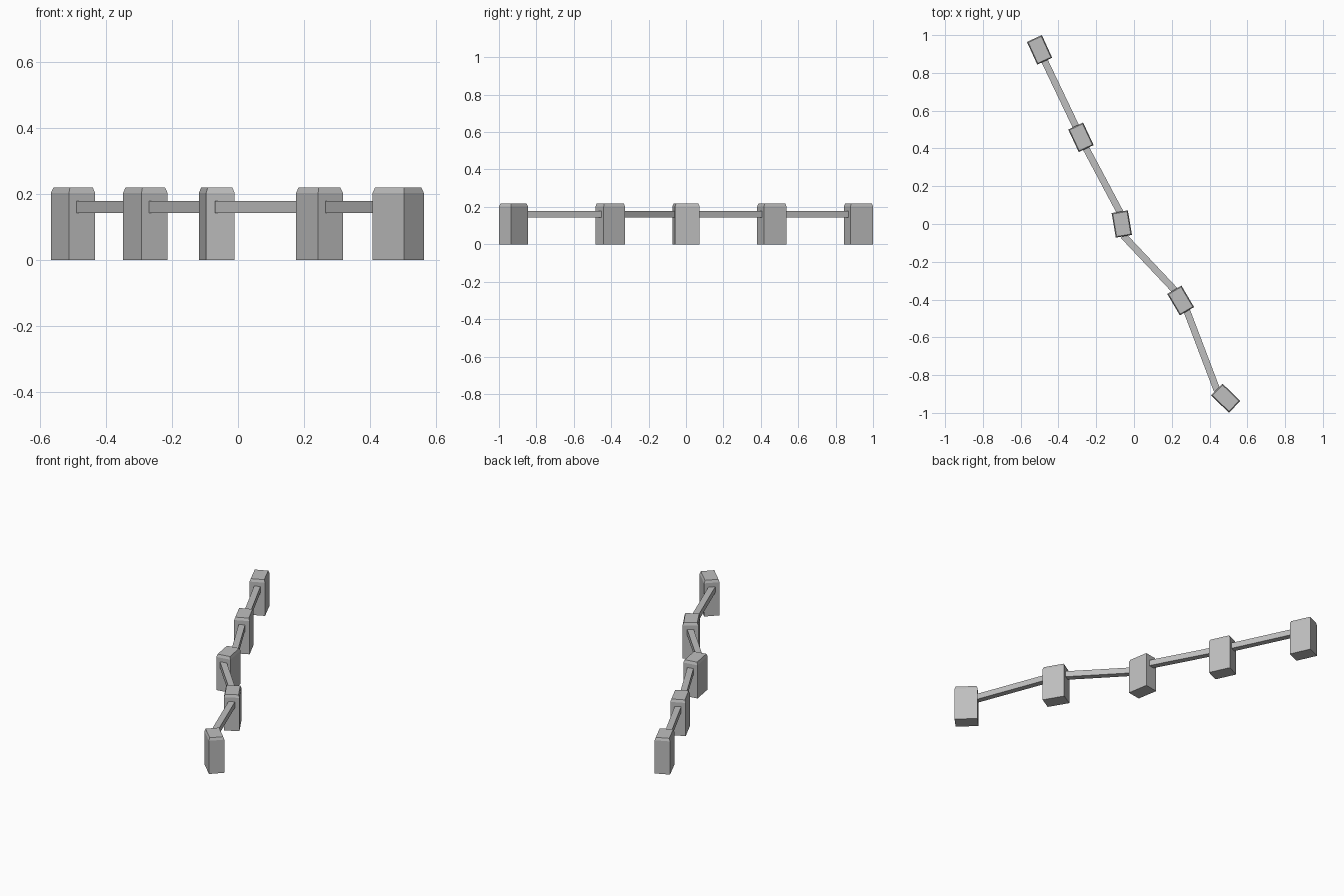
import bpy, bmesh
from math import radians, atan2
from mathutils import Vector, Matrix

cube = bpy.data.objects.get("Cube")
if cube:
    bpy.data.objects.remove(cube, do_unlink=True)

# Single concrete grey
grey = bpy.data.materials.new("concrete_grey")
grey.use_nodes = True
colour = (0.52, 0.52, 0.52, 1)
grey.diffuse_color = colour
grey.node_tree.nodes["Principled BSDF"].inputs["Base Color"].default_value = colour

WIDTH, LENGTH = 0.087, 0.132          # post footprint
SHOULDER, TOP, INSET = 0.203, 0.219, 0.0055
RAIL, RAIL_Z, EMBED = 0.036, 0.16, 0.005


def add_object(name, bm, location, angle):
    mesh = bpy.data.meshes.new(name)
    bm.to_mesh(mesh)
    bm.free()
    mesh.materials.append(grey)
    obj = bpy.data.objects.new(name, mesh)
    obj.location = location
    obj.rotation_euler.z = angle
    bpy.context.collection.objects.link(obj)


def box(size, centre=(0, 0, 0)):
    bm = bmesh.new()
    matrix = Matrix.Translation(centre) @ Matrix.Diagonal((*size, 1))
    bmesh.ops.create_cube(bm, size=1, matrix=matrix)
    return bm


def add_post(name, x, y, angle):
    # Straight block with a shallow tapered cap
    bm = box((WIDTH, LENGTH, SHOULDER), (0, 0, SHOULDER / 2))
    top = max(bm.faces, key=lambda f: f.calc_center_median().z)
    cap = bmesh.ops.extrude_face_region(bm, geom=[top])["geom"]
    bmesh.ops.delete(bm, geom=[top], context="FACES_ONLY")
    for v in (g for g in cap if isinstance(g, bmesh.types.BMVert)):
        v.co.x *= 1 - 2 * INSET / WIDTH
        v.co.y *= 1 - 2 * INSET / LENGTH
        v.co.z = TOP
    bmesh.ops.recalc_face_normals(bm, faces=bm.faces)
    add_object(name, bm, (x, y, 0), angle)


def add_rail(name, start, end):
    # Square bar running between two post faces
    run = end - start
    bm = box((RAIL, run.length + 2 * EMBED, RAIL))
    add_object(name, bm, (start + end) / 2, atan2(-run.x, run.y))


# Posts from back to front: x, y, turn in degrees
posts = [
    (-0.50, 0.922, 24.5),
    (-0.281, 0.459, 25),
    (-0.0645, 0.0, 9.6),
    (0.247, -0.405, 30.5),
    (0.4855, -0.922, 46),
]
for i, (x, y, turn) in enumerate(posts):
    add_post(f"post_{i + 1}", x, y, radians(turn))


def face_centre(post, side):
    x, y, turn = post
    offset = Matrix.Rotation(radians(turn), 3, "Z") @ Vector((0, side * LENGTH / 2, 0))
    return Vector((x, y, RAIL_Z)) + offset


for i, (a, b) in enumerate(zip(posts, posts[1:])):
    add_rail(f"rail_{i + 1}", face_centre(a, -1), face_centre(b, 1))
